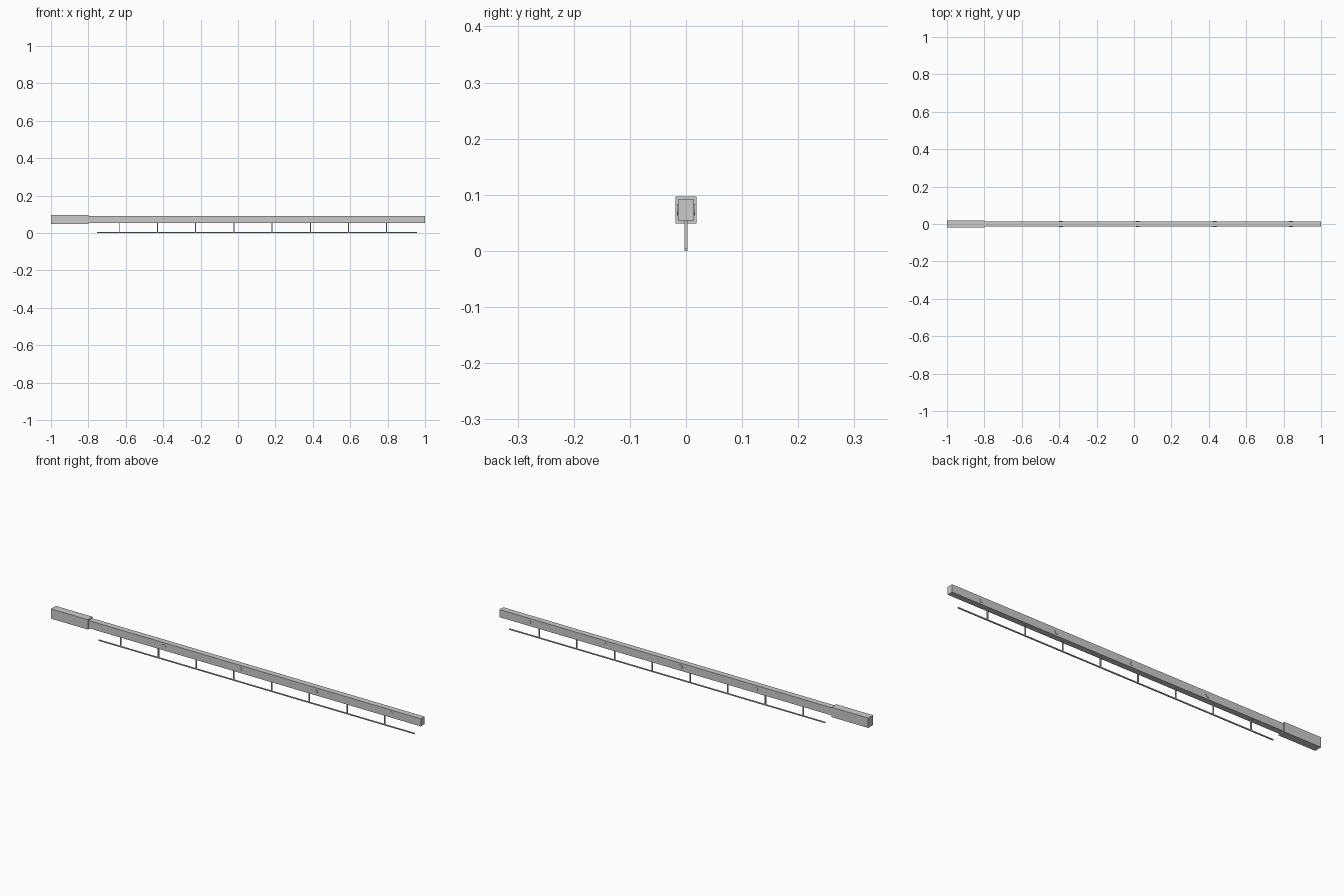
import bpy, math

if "Cube" in bpy.data.objects:
    bpy.data.objects.remove(bpy.data.objects["Cube"])


def box(name, x, y, z):
    """Box from (min, max) ranges on each axis."""
    bpy.ops.mesh.primitive_cube_add(size=1, location=[(a + b) / 2 for a, b in (x, y, z)])
    ob = bpy.context.object
    ob.name = name
    ob.scale = [b - a for a, b in (x, y, z)]
    bpy.ops.object.transform_apply(location=False, rotation=False, scale=True)
    return ob


# Mounting sleeve and the long boom
box("mounting_sleeve", (-1.0, -0.8), (-0.019, 0.019), (0.049, 0.097))
box("boom", (-0.8, 1.0), (-0.0143, 0.0143), (0.0545, 0.092))

# Hanging skirt: bottom rail and eight droppers
box("skirt_rail", (-0.755, 0.957), (-0.0025, 0.0025), (0.0, 0.005))
for i in range(8):
    x = -0.635 + i * 0.2043
    box(f"skirt_dropper_{i + 1}", (x - 0.0025, x + 0.0025), (-0.0025, 0.0025), (0.003, 0.0555))

# Round reflectors on both sides of the boom
for i in range(4):
    for side, label in ((-1, "front"), (1, "back")):
        bpy.ops.mesh.primitive_cylinder_add(
            vertices=16, radius=0.0105, depth=0.003,
            location=(-0.39 + i * 0.41, side * 0.0146, 0.0733),
            rotation=(math.pi / 2, 0, 0))
        bpy.context.object.name = f"reflector_{label}_{i + 1}"
        bpy.ops.object.shade_smooth_by_angle()
